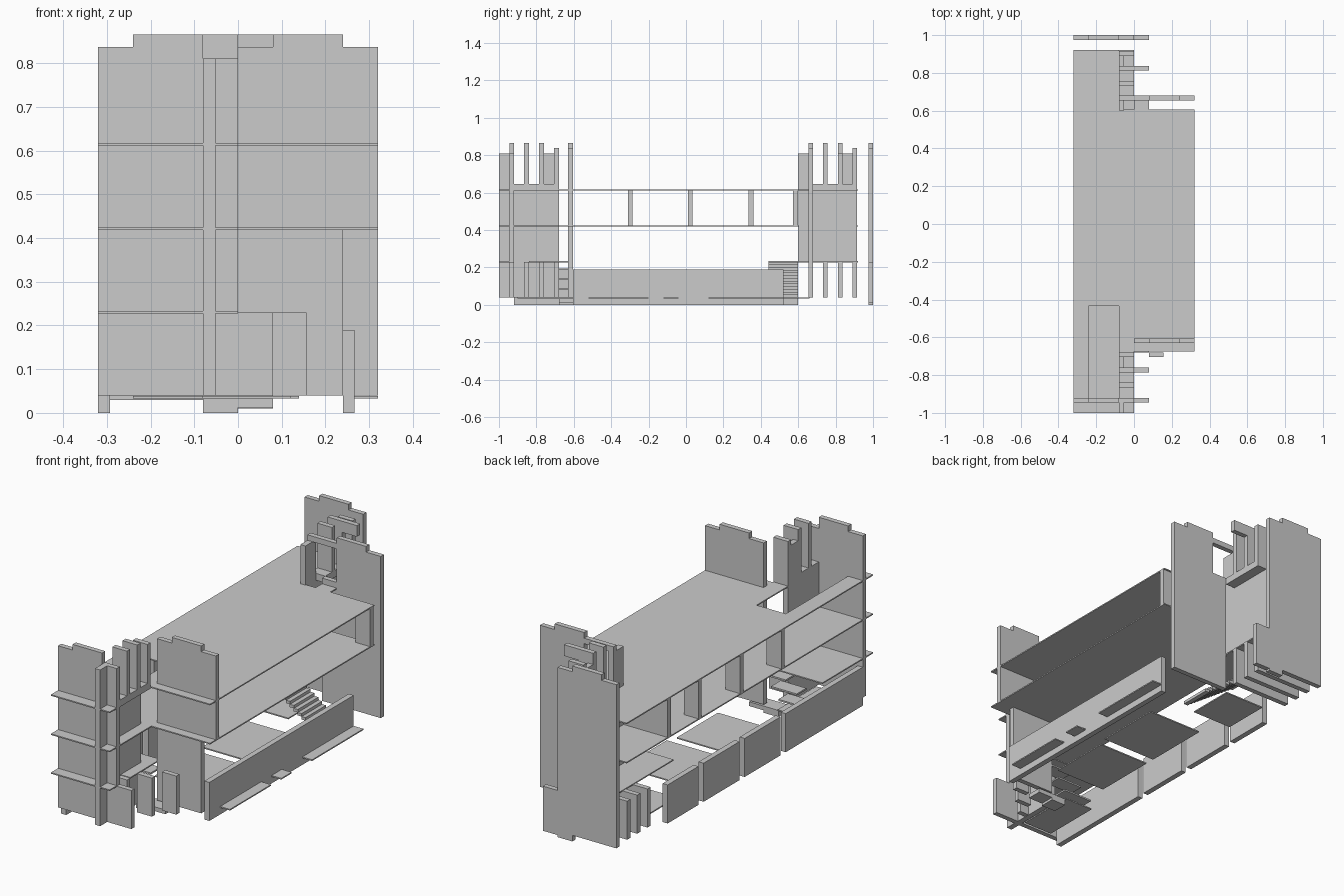
import bpy, bmesh
from mathutils import Vector

if "Cube" in bpy.data.objects:
    bpy.data.objects.remove(bpy.data.objects["Cube"])


def prism(name, pts, axis, a, b):
    """Extrude a 2D outline along an axis from a to b."""
    put = {'x': lambda p: (a, p[0], p[1]), 'y': lambda p: (p[0], a, p[1]),
           'z': lambda p: (p[0], p[1], a)}[axis]
    bm = bmesh.new()
    face = bm.faces.new([bm.verts.new(put(p)) for p in pts])
    out = bmesh.ops.extrude_face_region(bm, geom=[face])
    move = Vector([b - a if axis == k else 0 for k in 'xyz'])
    bmesh.ops.translate(bm, vec=move, verts=[v for v in out['geom'] if isinstance(v, bmesh.types.BMVert)])
    bmesh.ops.recalc_face_normals(bm, faces=bm.faces)
    mesh = bpy.data.meshes.new(name)
    bm.to_mesh(mesh)
    bm.free()
    obj = bpy.data.objects.new(name, mesh)
    bpy.context.collection.objects.link(obj)
    return obj


def box(name, x0, x1, y0, y1, z0, z1):
    return prism(name, [(x0, y0), (x1, y0), (x1, y1), (x0, y1)], 'z', z0, z1)


T = 0.025   # wall thickness
S = 0.006   # slab thickness
LOW, HIGH = 0.837, 0.865

# Gable walls with stepped parapets
prism("front_left_wall", [(-.32, .04), (0, .04), (0, .81), (-.08, .81), (-.08, HIGH),
      (-.24, HIGH), (-.24, LOW), (-.32, LOW)], 'y', -.945, -.92)
prism("front_right_wall", [(0, .04), (.24, .04), (.24, .418), (.32, .418), (.32, LOW), (.24, LOW),
      (.24, HIGH), (.08, HIGH), (.08, LOW), (0, LOW)], 'y', -.63, -.605)
prism("back_left_wall", [(-.32, .03), (0, .03), (0, LOW), (-.08, LOW), (-.08, HIGH),
      (-.24, HIGH), (-.24, LOW), (-.32, LOW)], 'y', .975, 1)
prism("back_right_wall", [(0, .04), (.32, .04), (.32, LOW), (.24, LOW), (.24, HIGH), (.08, HIGH),
      (.08, LOW), (-.08, LOW), (-.08, .81), (.08, .81), (.08, .645), (0, .645)], 'y', .655, .68)

# Footings and the low fin beside the back wall
box("back_footing", -.08, 0, .975, 1, 0, .03)
box("back_low_fin", 0, .08, .975, 1, .01, .23)

# Roof and upper floor: L-shaped slabs with a stairwell joined to the outline
plan = [(-.32, -1), (0, -1), (0, -.675), (.32, -.675), (.32, .605), (-.08, .605),
        (-.08, .92), (-.32, .92)]
well = [(-.24, -.92), (-.24, -.435), (-.08, -.435), (-.08, -.92)]
roof = prism("roof_slab", plan, 'z', .611, .611 + S)
cutter = prism("stairwell_cutter", well, 'z', .59, .63)
cutter.hide_render = True
cutter.hide_viewport = True
cut = roof.modifiers.new("stairwell", 'BOOLEAN')
cut.object = cutter
cut.solver = 'EXACT'
prism("upper_floor", plan, 'z', .418, .418 + S)

# Mezzanine pieces
prism("front_mezzanine", [(-.32, -1), (0, -1), (0, -.92), (-.08, -.92), (-.08, -.84), (0, -.84),
      (0, -.605), (-.32, -.605)], 'z', .227, .227 + S)
box("back_landing", -.24, 0, .44, .92, .227, .227 + S)

# Chimney-like spine walls, U-shaped at the top
prism("front_spine", [(-1, .04), (-.68, .04), (-.68, .81), (-.76, .81), (-.76, .645),
      (-.92, .645), (-.92, .81), (-1, .81)], 'x', -.08, -.052)
prism("back_spine", [(.6, .23), (.915, .23), (.915, .81), (.835, .81), (.835, .645),
      (.68, .645), (.68, .81), (.6, .81)], 'x', -.08, -.052)
box("front_sill", -.052, 0, -.92, -.68, .611, .645)
box("back_sill", -.052, 0, .68, .915, .611, .645)
box("back_post_slab", 0, .08, .605, .655, .611, .617)

# Roof fins over the spines
for y, top in ((-.865, HIGH), (-.785, HIGH), (-.705, LOW)):
    box("front_roof_fin", -.08, 0, y, y + T, .645, top)
for y, top in ((.732, HIGH), (.812, HIGH), (.89, LOW)):
    box("back_roof_fin", -.08, 0, y, y + T, .645, top)
box("back_fin_beam", 0, .08, .812, .837, .81, HIGH)

# Ground-level fins
for x0, x1, y in ((0, .08, -.945), (-.05, 0, -.865), (0, .08, -.785), (.08, .157, -.705)):
    box("front_ground_fin", x0, x1, y, y + T, .04, .23)
for y in (.732, .812, .89):
    box("back_ground_fin", -.32, 0, y, y + T, .04, .23)

# Upper-storey piers
for y in (-.31, .01, .335):
    box("left_pier", -.32, -.24, y, y + T, .424, .611)
box("back_left_pier", -.32, -.08, .572, .6, .424, .611)
box("back_right_pier", .24, .32, .572, .6, .424, .611)

# Garden walls
box("right_garden_wall", .24, .267, -.605, .52, 0, .19)
for y0, y1 in ((-.92, -.32), (-.28, 0), (.04, .32), (.36, .6)):
    box("left_garden_wall", -.32, -.293, y0, y1, 0, .19)

# Terrace strips outside the right wall
for y0, y1 in ((-.52, -.2), (-.12, -.04), (.12, .52)):
    box("terrace_strip", .267, .32, y0, y1, .033, .033 + S)

# Ground floor panels
for x0, x1, y0, y1 in ((-.16, .12, -.42, -.1), (-.16, .14, -.05, .29), (-.24, -.02, .42, .66),
                       (-.24, -.08, -.9, -.6)):
    box("ground_panel", x0, x1, y0, y1, .033, .033 + S)
box("front_entry_step", 0, .08, -.68, -.605, .012, .033)
box("front_footing", -.08, 0, -.68, -.605, 0, .033)

# Main stair climbing towards the left
n = 13
for i in range(n):
    x = .06 - i * .021
    z = .04 + (i + 1) * .19 / n
    box("stair_tread", x - .023, x, .44, .6, z - .0146, z)

# Short open stair in the front tower
for i in range(3):
    box("front_stair_tread", -.24 + i * .06, -.08 + i * .04, -.68, -.605,
        .08 + i * .053, .088 + i * .053)
